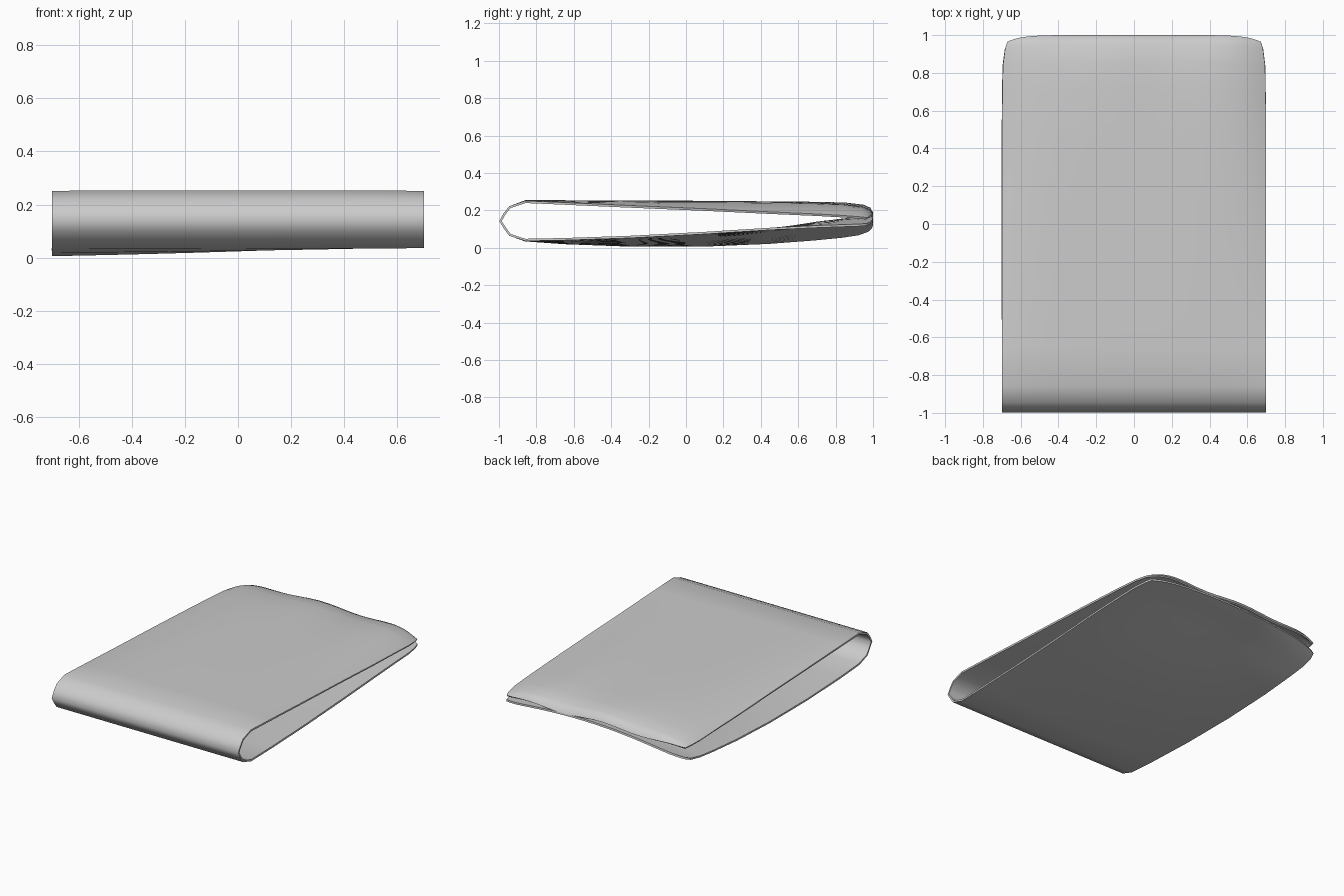
import bpy, bmesh, math

if "Cube" in bpy.data.objects:
    bpy.data.objects.remove(bpy.data.objects["Cube"])

# Upper layer, open back edge -> fold: (y, height at middle, height at side hems)
UPPER = [
    (1.00, 0.178, 0.160), (0.985, 0.205, 0.163), (0.95, 0.222, 0.166), (0.85, 0.237, 0.173),
    (0.70, 0.244, 0.181), (0.45, 0.248, 0.192), (0.10, 0.251, 0.209),
    (-0.30, 0.253, 0.226), (-0.65, 0.254, 0.242), (-0.86, 0.254, 0.251),
]
# Front fold: (y, z)
FOLD = [(-0.945, 0.222), (-0.975, 0.185), (-0.998, 0.142), (-0.972, 0.100), (-0.945, 0.064)]
# Lower layer, fold -> open back edge: (y, height at left, middle, right)
LOWER = [
    (-0.86, 0.034, 0.034, 0.036), (-0.65, 0.019, 0.026, 0.040), (-0.30, 0.006, 0.024, 0.052),
    (0.10, 0.006, 0.036, 0.073), (0.45, 0.021, 0.076, 0.095), (0.70, 0.040, 0.122, 0.107),
    (0.85, 0.054, 0.142, 0.112), (0.95, 0.067, 0.150, 0.115), (1.00, 0.082, 0.158, 0.118),
]
COLS = 28
HALF = 0.70


def place(t, y, z):
    """Position across the cloth, with rounded back corners."""
    back = max(0.0, (y - 0.5) / 0.5)
    x = HALF * t * (1 - 0.012 * back - 0.03 * max(0.0, (y - 0.85) / 0.15) ** 2)
    return (x, y - 0.035 * back ** 3 * abs(t) ** 9, z)


def upper_z(t, y, mid, hem):
    back = max(0.0, (y - 0.5) / 0.5)
    wave = 0.010 * back ** 2 * math.cos(t * 7 + 0.6) * (1 - abs(t) ** 6)
    return hem + (mid - hem) * (1 - abs(t) ** 5) + wave


def lower_z(t, left, mid, right):
    return mid + (right - left) / 2 * t + ((left + right) / 2 - mid) * t * t


# columns are denser toward the hems
ts = [math.sin(math.pi / 2 * (2 * c / COLS - 1)) for c in range(COLS + 1)]
rows = [[place(t, y, upper_z(t, y, m, h)) for t in ts] for y, m, h in UPPER]
rows += [[place(t, y, z) for t in ts] for y, z in FOLD]
rows += [[place(t, y, lower_z(t, *zs)) for t in ts] for y, *zs in LOWER]

bm = bmesh.new()
grid = [[bm.verts.new(p) for p in row] for row in rows]
for a, b in zip(grid, grid[1:]):
    for c in range(COLS):
        bm.faces.new((a[c], b[c], b[c + 1], a[c + 1]))
mesh = bpy.data.meshes.new("folded_cloth")
bm.to_mesh(mesh)
bm.free()

# Folded cloth with a little thickness toward the inside
cloth = bpy.data.objects.new("folded_cloth", mesh)
bpy.context.collection.objects.link(cloth)
solid = cloth.modifiers.new("thickness", 'SOLIDIFY')
solid.thickness = 0.012
solid.offset = -1

bpy.context.view_layer.objects.active = cloth
cloth.select_set(True)
bpy.ops.object.modifier_apply(modifier="thickness")
bpy.ops.object.shade_smooth_by_angle(angle=math.radians(75))
